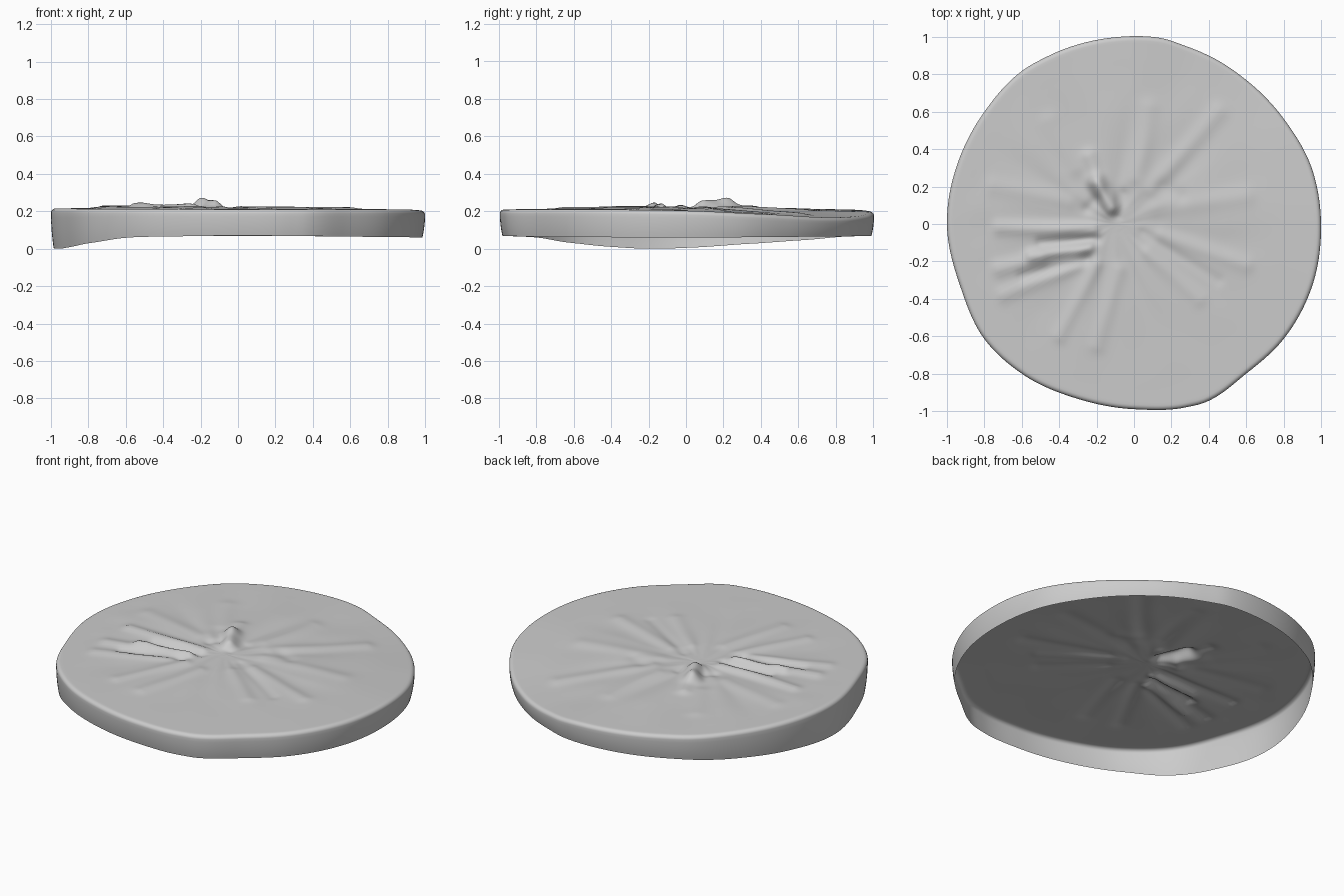
import bpy, bmesh, math
from mathutils import Vector, noise

if "Cube" in bpy.data.objects:
    bpy.data.objects.remove(bpy.data.objects["Cube"])

# Outline of the slab seen from above, counter-clockwise
OUTLINE = [(1, 0), (.95, .30), (.81, .55), (.60, .77), (.40, .90), (.28, .95), (.14, .995),
           (-.13, .995), (-.465, .895), (-.61, .81), (-.80, .60), (-.93, .36), (-1, 0),
           (-.93, -.33), (-.80, -.615), (-.60, -.80), (-.30, -.935), (0, -.99),
           (.30, -.975), (.40, -.945), (.60, -.80), (.80, -.615), (.95, -.34)]
RADIUS = [(math.degrees(math.atan2(y, x)) % 360, math.hypot(x, y)) for x, y in OUTLINE]
# Height of the open bottom edge and of the top rim around the slab (degrees, z)
BOTTOM = [(0, .06), (60, .066), (90, .068), (122, .065), (143, .044), (158, .028), (180, .005),
          (192, 0), (204, .01), (217, .03), (234, .06), (250, .066), (270, .07), (320, .063)]
RIM = [(0, .203), (25, .185), (50, .168), (68, .172), (90, .198), (120, .21), (180, .215),
       (270, .21), (330, .21)]


def around(table, deg):
    """Smooth closed interpolation of a table of (degrees, value)."""
    n = len(table)
    for i in range(n):
        a0, a1 = table[i][0], table[(i + 1) % n][0]
        span = (a1 - a0) % 360
        t = ((deg - a0) % 360) / span
        if t < 1:
            p0, p1, p2, p3 = (table[(i + k) % n][1] for k in (-1, 0, 1, 2))
            m1, m2 = (p2 - p0) / 2.6, (p3 - p1) / 2.6
            return ((2*t**3 - 3*t*t + 1) * p1 + (t**3 - 2*t*t + t) * m1
                    + (3*t*t - 2*t**3) * p2 + (t**3 - t*t) * m2)
    return table[0][1]


# Wrinkles on the top: x1, y1, x2, y2, width, height
RIDGES = [(-.20, .22, -.12, .09, .045, .042), (-.24, .36, -.18, .22, .04, .014),
          (-.22, -.03, -.72, -.02, .035, .014), (-.24, -.13, -.55, -.17, .03, .022),
          (-.50, -.19, -.72, -.24, .04, .014), (-.30, -.22, -.70, -.38, .035, .010),
          (-.20, -.22, -.40, -.60, .035, .009), (-.08, -.25, -.20, -.65, .04, .008),
          (.08, -.15, .35, -.40, .04, .007), (.15, -.06, .60, -.22, .04, .008),
          (.12, .08, .60, .15, .05, .007), (.10, .18, .45, .60, .045, .010),
          (.02, .25, .08, .62, .05, .008), (-.32, .30, -.45, .55, .05, .007),
          (-.35, .12, -.75, .20, .05, .008),
          (-.20, -.08, -.50, -.10, .025, -.013), (-.25, -.19, -.60, -.28, .025, -.011),
          (-.09, .05, -.06, .16, .03, -.010), (-.25, .08, -.20, .13, .03, -.010),
          (.05, -.05, .45, -.30, .03, -.006), (.15, .20, .25, .15, .04, -.006)]


def relief(x, y):
    z = 0.0
    p = Vector((x, y))
    for x1, y1, x2, y2, w, h in RIDGES:
        a, d = Vector((x1, y1)), Vector((x2 - x1, y2 - y1))
        t = max(0, min(1, (p - a).dot(d) / d.length_squared))
        z += h * math.exp(-((p - a - d * t).length / w) ** 2)
    # fine radial ripple
    r, ang = math.hypot(x + .1, y), math.atan2(y, x + .1)
    fade = max(0, min(1, r / .25)) * max(0, min(1, (.9 - r) / .3))
    z += .007 * fade * noise.noise(Vector((4 * math.cos(ang), 4 * math.sin(ang), r * 2.5)))
    return z


SEG, RINGS = 200, 75
bm = bmesh.new()
centre = bm.verts.new((0, 0, .218 + relief(0, 0)))
rings = [[] for _ in range(RINGS + 12)]
for s in range(SEG):
    deg = s * 360 / SEG
    c, sn = math.cos(math.radians(deg)), math.sin(math.radians(deg))
    R, low, rim = around(RADIUS, deg), around(BOTTOM, deg), around(RIM, deg)
    ring = 0
    # wrinkled top
    for i in range(1, RINGS + 1):
        f = i / RINGS
        r = (R - .025) * f
        blend = max(0, (f - .15) / .85) ** 1.3
        fade = min(1, (1 - f) / .12)
        z = .218 + (rim - .218) * blend + relief(r * c, r * sn) * fade
        rings[ring].append(bm.verts.new((r * c, r * sn, z)))
        ring += 1
    # rounded rim
    for i in range(1, 6):
        a = i * math.pi / 10
        r = R - .025 + .025 * math.sin(a)
        rings[ring].append(bm.verts.new((r * c, r * sn, rim - .022 * (1 - math.cos(a)))))
        ring += 1
    # side wall, open underneath
    for i in range(1, 8):
        t = i / 7
        r = R - .014 * t * t
        rings[ring].append(bm.verts.new((r * c, r * sn, (rim - .022) * (1 - t) + low * t)))
        ring += 1
for s in range(SEG):
    n = (s + 1) % SEG
    bm.faces.new((centre, rings[0][s], rings[0][n]))
    for a, b in zip(rings, rings[1:]):
        bm.faces.new((a[s], b[s], b[n], a[n]))
for f in bm.faces:
    f.smooth = True

mesh = bpy.data.meshes.new("wrinkled_disc_shell")
bm.to_mesh(mesh)
bm.free()
mat = bpy.data.materials.new("plain grey")
mat.diffuse_color = (.6, .6, .6, 1)
mat.use_nodes = True
mat.node_tree.nodes["Principled BSDF"].inputs["Base Color"].default_value = mat.diffuse_color
mesh.materials.append(mat)
bpy.context.collection.objects.link(bpy.data.objects.new("wrinkled_disc_shell", mesh))
